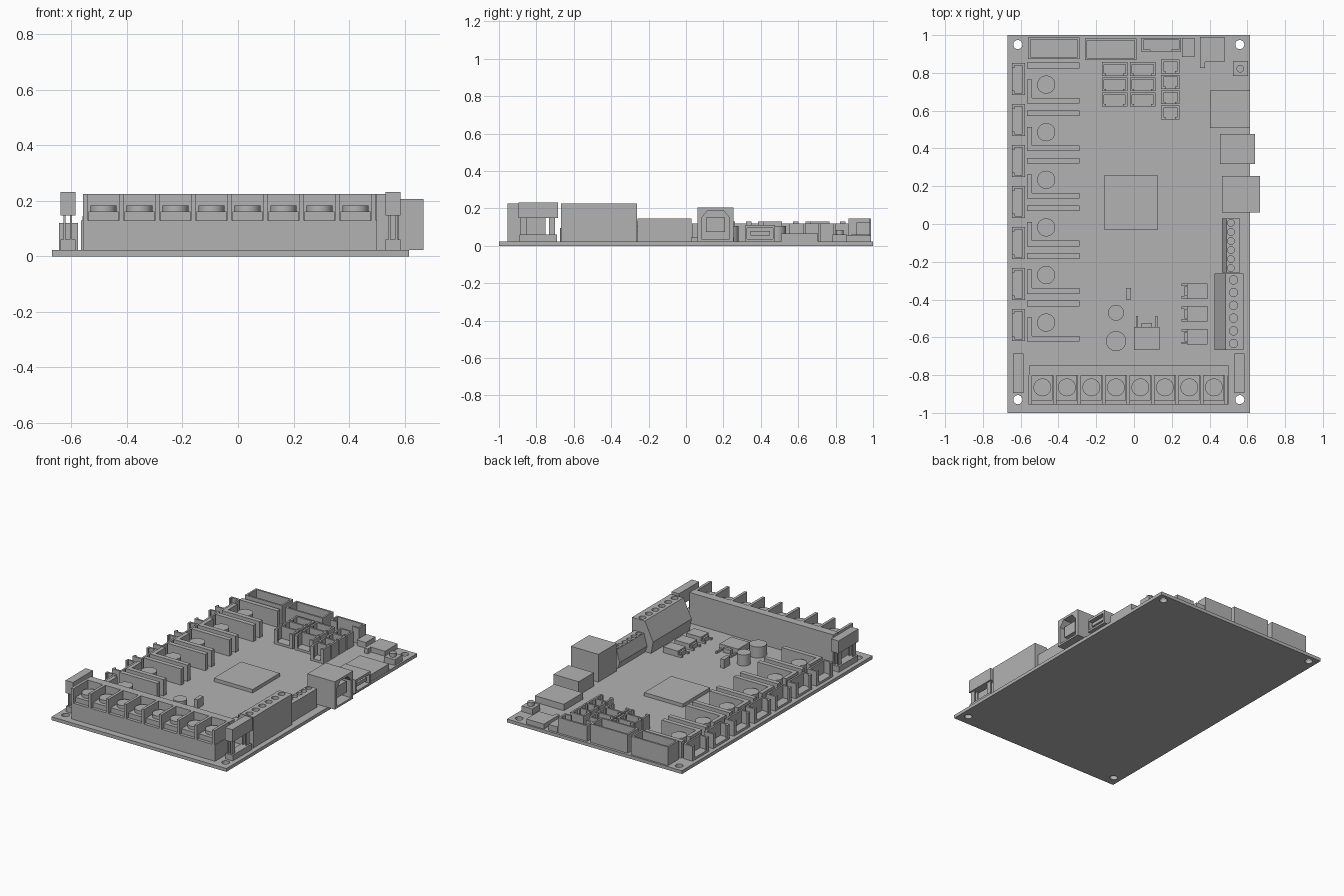
import bpy, bmesh
from mathutils import Matrix, Vector

if "Cube" in bpy.data.objects:
    bpy.data.objects.remove(bpy.data.objects["Cube"])

grey = bpy.data.materials.new("plain_grey")
grey.use_nodes = True
grey.diffuse_color = (0.45, 0.45, 0.45, 1)
grey.node_tree.nodes["Principled BSDF"].inputs["Base Color"].default_value = grey.diffuse_color

T = 0.022  # top of the board


def finish(name, bm):
    bmesh.ops.recalc_face_normals(bm, faces=bm.faces)
    mesh = bpy.data.meshes.new(name)
    bm.to_mesh(mesh)
    bm.free()
    mesh.materials.append(grey)
    ob = bpy.data.objects.new(name, mesh)
    bpy.context.collection.objects.link(ob)
    return ob


def add_box(bm, x0, x1, y0, y1, z0, z1):
    m = Matrix.Translation(((x0 + x1) / 2, (y0 + y1) / 2, (z0 + z1) / 2))
    bmesh.ops.create_cube(bm, size=1, matrix=m @ Matrix.Diagonal((x1 - x0, y1 - y0, z1 - z0, 1)))


def boxes(name, *bounds):
    bm = bmesh.new()
    for b in bounds:
        add_box(bm, *b)
    return finish(name, bm)


def cylinders(name, centres, r, z0, z1):
    bm = bmesh.new()
    for x, y in centres:
        bmesh.ops.create_cone(bm, cap_ends=True, segments=32, radius1=r, radius2=r, depth=z1 - z0,
                              matrix=Matrix.Translation((x, y, (z0 + z1) / 2)))
    ob = finish(name, bm)
    bpy.ops.object.select_all(action="DESELECT")
    ob.select_set(True)
    bpy.context.view_layer.objects.active = ob
    bpy.ops.object.shade_smooth_by_angle()
    return ob


def prism(name, points, origin, u, v, sweep):
    """Extrude a flat outline, drawn along axes u and v, by the sweep vector."""
    bm = bmesh.new()
    u, v, o = Vector(u), Vector(v), Vector(origin)
    face = bm.faces.new([bm.verts.new(o + u * a + v * b) for a, b in points])
    new = bmesh.ops.extrude_face_region(bm, geom=[face])["geom"]
    bmesh.ops.translate(bm, vec=sweep, verts=[g for g in new if isinstance(g, bmesh.types.BMVert)])
    return finish(name, bm)


def cut(ob, cutter):
    mod = ob.modifiers.new("cut", "BOOLEAN")
    mod.operation = "DIFFERENCE"
    mod.object = cutter
    cutter.hide_render = True
    cutter.hide_viewport = True


def tray(name, x0, x1, y0, y1, top, side="", gap=0.0, w=0.012):
    """Open-topped socket; the wall on the given side may have a gap in the middle."""
    cx, cy = (x0 + x1) / 2, (y0 + y1) / 2
    parts = [(x0, x1, y0, y1, T, T + 0.015), (x1 - w, x1, y0, y1, T, top), (x0, x1, y1 - w, y1, T, top)]
    if side == "left":
        parts += [(x0, x0 + w, y0, cy - gap, T, top), (x0, x0 + w, cy + gap, y1, T, top)]
    else:
        parts += [(x0, x0 + w, y0, y1, T, top)]
    if side == "front":
        parts += [(x0, cx - gap, y0, y0 + w, T, top), (cx + gap, x1, y0, y0 + w, T, top)]
    else:
        parts += [(x0, x1, y0, y0 + w, T, top)]
    return boxes(name, *parts)


# Board with four mounting holes
board = boxes("board", (-0.67, 0.615, -1, 1, 0, T))
corners = [(x, y) for x in (-0.615, 0.56) for y in (-0.93, 0.95)]
cut(board, cylinders("mounting_hole_cutter", corners, 0.024, -0.1, 0.1))

# Power terminal strip along the front
pitch, first = 0.1297, -0.485
cells = [first + pitch * i for i in range(8)]
boxes("power_terminal_base", (-0.556, 0.5, -0.955, -0.75, T, 0.13))
boxes("power_terminal_back_wall", (-0.556, 0.5, -0.803, -0.75, 0.13, 0.225))
edges = [first + pitch * (i - 0.5) for i in range(9)]
boxes("power_terminal_dividers", *[(x - 0.009, x + 0.009, -0.955, -0.8, 0.13, 0.225) for x in edges])
boxes("power_terminal_plates", *[(x - 0.054, x + 0.054, -0.935, -0.8, 0.13, 0.162) for x in cells])
cylinders("power_terminal_screws", [(x, -0.865) for x in cells], 0.047, 0.162, 0.184)

# Fuse holders at both ends of the strip
for side, x in (("right", -0.613), ("left", 0.558)):
    boxes(side + "_fuse",
          (x - 0.027, x + 0.027, -0.895, -0.685, 0.148, 0.232),
          (x - 0.027, x + 0.027, -0.89, -0.69, T, 0.06),
          *[(x + s - 0.004, x + s + 0.004, y, y + 0.032, 0.06, 0.15)
            for s in (-0.012, 0.012) for y in (-0.885, -0.732)])

# Sloped screw terminals on the left edge
for name, x0, xs, x1, y0, y1, top, hx, r in (
        ("large_screw_terminal", 0.425, 0.485, 0.58, -0.667, -0.262, 0.225, 0.527, 0.022),
        ("small_screw_terminal", 0.466, 0.49, 0.56, -0.258, 0.03, 0.145, 0.513, 0.018)):
    outline = [(x0 + 0.015, T), (x0, top * 0.45), (xs, top), (x1, top), (x1, T)]
    block = prism(name, outline, (0, y0, 0), (1, 0, 0), (0, 0, 1), (0, y1 - y0, 0))
    step = (y1 - y0) / 6
    holes = [(hx, y0 + step * (i + 0.5)) for i in range(6)]
    cut(block, cylinders(name + "_hole_cutter", holes, r, top - 0.02, top + 0.05))

# Square data port with chamfered opening and tongue
port = boxes("data_port", (0.466, 0.668, 0.062, 0.254, T, 0.206))
opening = [(-0.075, 0.035), (0.075, 0.035), (0.075, 0.15), (0.04, 0.19), (-0.04, 0.19), (-0.075, 0.15)]
cut(port, prism("data_port_cutter", opening, (0.54, 0.158, 0), (0, 1, 0), (0, 0, 1), (0.2, 0, 0)))
boxes("data_port_tongue", (0.53, 0.65, 0.107, 0.208, 0.075, 0.15))

# Flat host port and card slot
host = boxes("host_port", (0.455, 0.64, 0.317, 0.476, T, 0.112))
cut(host, boxes("host_port_cutter", (0.52, 0.7, 0.327, 0.466, 0.035, 0.095)))
boxes("host_port_tongue", (0.51, 0.63, 0.345, 0.45, 0.055, 0.078))
boxes("card_slot", (0.402, 0.614, 0.507, 0.707, T, 0.065))

# Reset button and small parts at the back corner
boxes("button_base", (0.524, 0.603, 0.783, 0.862, T, 0.06))
cylinders("button_cap", [(0.563, 0.822)], 0.02, 0.06, 0.085)
boxes("corner_header", (0.35, 0.48, 0.857, 0.99, T, 0.055), (0.35, 0.376, 0.825, 0.857, T, 0.055))
boxes("narrow_header", (0.254, 0.32, 0.884, 0.985, T, 0.06))

# Open sockets along the back edge
tray("wide_socket_1", -0.56, -0.288, 0.873, 0.988, 0.145)
tray("wide_socket_2", -0.26, 0.014, 0.868, 0.983, 0.145)
tray("short_socket", 0.037, 0.249, 0.912, 0.985, 0.125, "front", 0.055)

# Grid of small sockets
for row in range(3):
    y = 0.857 - 0.081 * row
    for col, x in enumerate((-0.17, -0.022)):
        tray(f"grid_socket_{row}_{col}", x, x + 0.136, y - 0.073, y, 0.118, "front", 0.045)
for row in range(4):
    y = 0.87 - 0.081 * row
    tray(f"end_socket_{row}", 0.143, 0.241, y - 0.073, y, 0.118, "front", 0.025)

# Motor sockets along the right edge
for i in range(7):
    y = 0.767 - 0.217 * i
    tray(f"motor_socket_{i}", -0.645, -0.577, y - 0.085, y + 0.085, 0.12, "left", 0.06)

# Driver bays: two header bars and a capacitor each
bays = [0.746 - 0.252 * i for i in range(6)]
for i, y in enumerate(bays):
    boxes(f"driver_headers_{i}",
          (-0.566, -0.288, y + 0.078, y + 0.108, T, 0.13),
          (-0.566, -0.288, y - 0.108, y - 0.078, T, 0.13),
          (-0.566, -0.54, y - 0.08, y + 0.02, T, 0.13))
cylinders("bay_capacitors", [(-0.465, y - 0.008) for y in bays], 0.048, T, 0.105)

# Processor, loose capacitors and crystal
boxes("processor", (-0.158, 0.127, -0.028, 0.257, T, 0.045))
cylinders("small_capacitor", [(-0.095, -0.47)], 0.042, T, 0.095)
cylinders("large_capacitor", [(-0.095, -0.62)], 0.053, T, 0.095)
boxes("crystal", (-0.042, -0.016, -0.4, -0.338, T, 0.08))

# Regulator and transistors with their leads
boxes("regulator", (0, 0.135, -0.667, -0.545, T, 0.06), (0.04, 0.095, -0.545, -0.525, T, 0.05),
      *[(x, x + 0.012, -0.545, -0.487, T, 0.035) for x in (0.01, 0.113)])
for i in range(3):
    y = -0.355 - 0.121 * i
    boxes(f"transistor_{i}", (0.28, 0.388, y - 0.041, y + 0.041, T, 0.06),
          (0.267, 0.28, y - 0.025, y + 0.025, T, 0.05),
          *[(0.252, 0.28, y + s - 0.006, y + s + 0.006, T, 0.035) for s in (-0.033, 0.033)])
